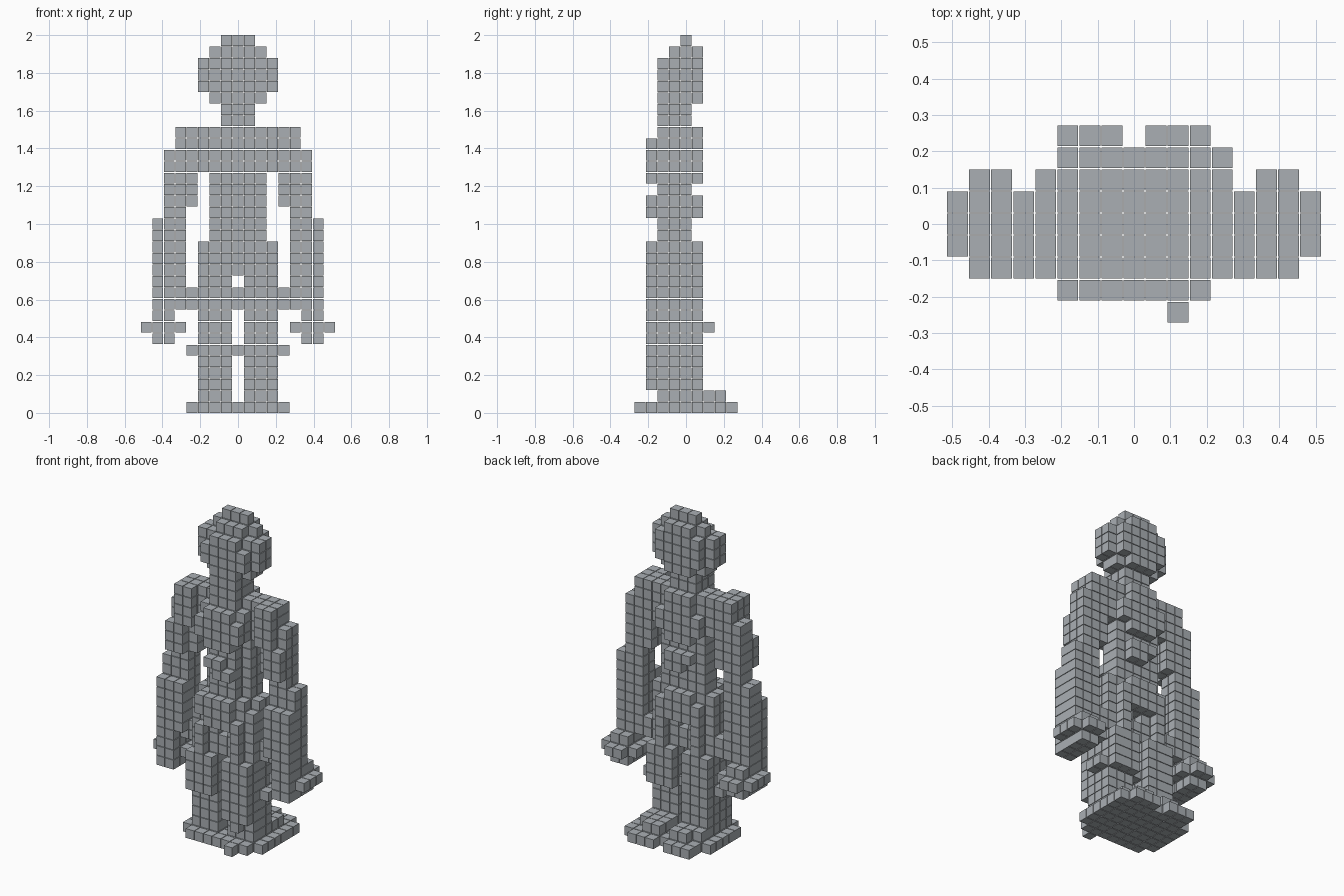
import bpy, bmesh
from mathutils import Matrix, Vector

if "Cube" in bpy.data.objects:
    bpy.data.objects.remove(bpy.data.objects["Cube"])

PITCH, SIZE = 0.0607, 0.0572   # block spacing and block edge
grey = bpy.data.materials.new("grey")
grey.diffuse_color = (0.40, 0.43, 0.455, 1)
grey.use_nodes = True
grey.node_tree.nodes["Principled BSDF"].inputs["Base Color"].default_value = grey.diffuse_color
used = set()


def build(name, boxes, flip=1):
    """Stack separate little cubes; each box is (x0, x1, y0, y1, z0, z1), inclusive."""
    cells = set()
    for x0, x1, y0, y1, z0, z1 in boxes:
        for x in range(x0, x1 + 1):
            for y in range(y0, y1 + 1):
                for z in range(z0, z1 + 1):
                    cells.add((flip * x, y, z))
    bm = bmesh.new()
    for x, y, z in sorted(cells - used):
        pos = Vector((x * PITCH, y * PITCH, z * PITCH + SIZE / 2))
        bmesh.ops.create_cube(bm, size=SIZE, matrix=Matrix.Translation(pos))
    used.update(cells)
    me = bpy.data.meshes.new(name)
    bm.to_mesh(me)
    bm.free()
    me.materials.append(grey)
    bpy.context.collection.objects.link(bpy.data.objects.new(name, me))


def pair(name, boxes):
    build("left_" + name, boxes, 1)
    build("right_" + name, boxes, -1)


# Head with rounded crown, cheeks and jaw
build("head", [
    (-1, 1, 0, 0, 32, 32),
    (-1, 1, -1, 1, 31, 31), (-2, 2, 0, 0, 31, 31),
    (-2, 2, -1, 1, 28, 30), (-3, 3, -1, 0, 28, 30),
    (-1, 1, -2, -2, 27, 30), (-2, 2, -2, -2, 28, 29),
    (-2, 2, -1, 0, 27, 27), (-1, 1, 1, 1, 27, 27),
])
build("neck", [(-1, 1, -2, 0, 25, 26)])

# Torso: ribcage, waist with belly and back bumps
build("chest", [
    (-1, 1, -2, 0, 20, 24), (-2, 2, -1, 0, 20, 24), (-2, 2, -2, -2, 21, 23),
    (-1, 1, 1, 1, 20, 24), (-2, 2, 1, 1, 21, 22),
    (-2, 2, -3, -3, 21, 22), (-1, 1, -3, -3, 20, 23),
])
build("waist", [
    (-2, 2, -1, 0, 15, 19), (-1, 1, -2, -2, 15, 19),
    (-1, 0, -3, -3, 18, 18), (0, 1, -3, -3, 17, 17),
    (-1, 1, 1, 1, 18, 18), (0, 1, 1, 1, 17, 17),
])
build("hips", [
    (-3, 3, -2, 0, 12, 13), (-2, 2, -2, 0, 14, 14), (-3, 3, -1, 0, 14, 14),
    (-2, 1, -3, -3, 13, 14), (-1, 2, -3, -3, 12, 12),
    (-2, 2, 1, 1, 12, 13), (-1, 1, 1, 1, 14, 14),
    (0, 0, -2, 0, 9, 10),
])

# Arms
pair("shoulder", [
    (4, 5, -2, 0, 21, 24), (3, 3, -1, 0, 21, 24), (6, 6, -1, 0, 21, 22),
])
pair("upper_arm", [
    (4, 6, -1, 0, 18, 21), (5, 6, -2, -2, 18, 20), (5, 6, -1, 0, 17, 17),
])
pair("forearm", [
    (5, 7, -1, 0, 9, 16), (5, 7, -2, -2, 10, 14), (6, 7, -2, -2, 9, 9),
])
pair("hand", [
    (6, 7, -2, 1, 6, 8), (5, 8, -1, 1, 7, 7), (6, 7, 2, 2, 7, 7),
])

# Legs: one shin set slightly further back than the other
pair("thigh", [
    (1, 3, -2, 0, 6, 11), (2, 2, -3, -3, 9, 11), (2, 2, 1, 1, 9, 11),
    (4, 4, -1, 0, 9, 10),
])
pair("knee", [(1, 3, -3, -3, 5, 8), (1, 3, 1, 1, 5, 8), (4, 4, -1, 0, 5, 5)])
pair("shin", [(1, 3, -2, 0, 1, 5)])
build("left_shin_ridge", [(1, 3, -3, -3, 3, 4), (2, 2, -3, -3, 2, 2)])
build("right_shin_ridge", [(1, 3, 1, 1, 2, 4)], -1)
build("knee_link", [(0, 0, -1, 0, 5, 5)])

# Feet joined by a flat sole
pair("foot", [(1, 3, -2, 2, 1, 1), (1, 2, 3, 3, 1, 1)])
build("sole", [
    (-4, 4, -2, 2, 0, 0), (-3, 3, -3, -3, 0, 0), (-3, 4, 3, 3, 0, 0),
    (-3, -1, 4, 4, 0, 0), (1, 3, 4, 4, 0, 0), (2, 2, -4, -4, 0, 0),
])
